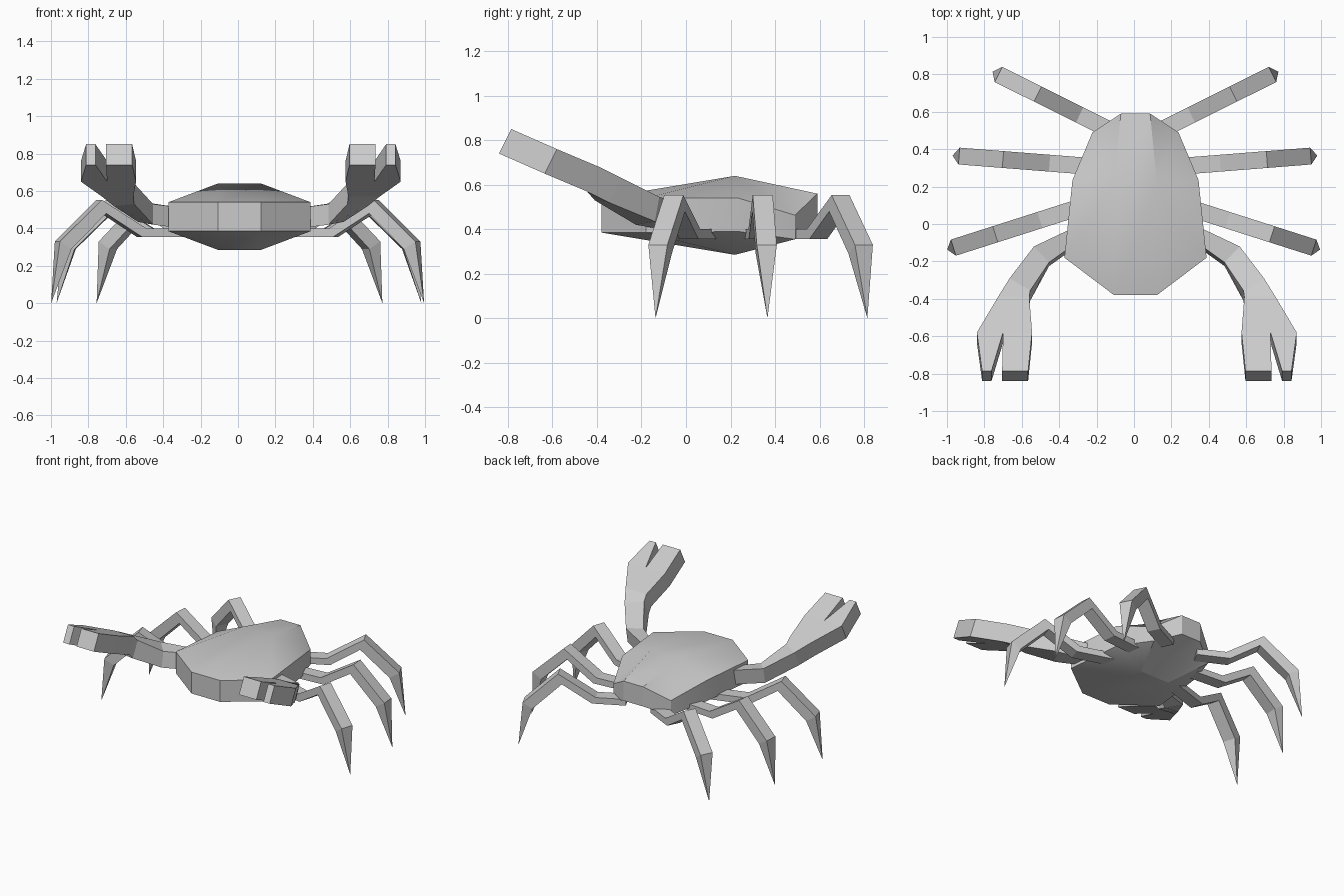
import bpy, bmesh, math
from mathutils import Vector

cube = bpy.data.objects.get("Cube")
if cube:
    bpy.data.objects.remove(cube, do_unlink=True)

grey = bpy.data.materials.new("shell_grey")
grey.use_nodes = True
grey.diffuse_color = (0.6, 0.6, 0.6, 1)
grey.node_tree.nodes["Principled BSDF"].inputs["Base Color"].default_value = (0.6, 0.6, 0.6, 1)


def finish(name, bm):
    """Turn a bmesh into a named, coloured object."""
    bmesh.ops.recalc_face_normals(bm, faces=bm.faces)
    mesh = bpy.data.meshes.new(name)
    bm.to_mesh(mesh)
    bm.free()
    mesh.materials.append(grey)
    obj = bpy.data.objects.new(name, mesh)
    bpy.context.collection.objects.link(obj)
    return obj


def prism(name, top, bottom, panels):
    """Solid between matching top and bottom points, capped by the given panels."""
    bm = bmesh.new()
    upper = [bm.verts.new(p) for p in top]
    lower = [bm.verts.new(p) for p in bottom]
    edges = [(a, b) for p in panels for a, b in zip(p, p[1:] + p[:1])]
    for p in panels:
        bm.faces.new([upper[i] for i in p])
        bm.faces.new([lower[i] for i in reversed(p)])
    for a, b in edges:
        if (b, a) not in edges:
            bm.faces.new((upper[b], upper[a], lower[a], lower[b]))
    return finish(name, bm)


# Shell: half outline from front to back as x, y, rim top, rim bottom
MID = 0.008
half = [(0.115, -0.38, 0.54, 0.385), (0.38, -0.18, 0.54, 0.385),
        (0.337, 0.235, 0.54, 0.39), (0.23, 0.49, 0.463, 0.355),
        (0.078, 0.59, 0.56, 0.418)]
loop = half + [(-x, y, t, b) for x, y, t, b in reversed(half)]
rim_top = [(x + MID, y, t) for x, y, t, b in loop]
rim_bottom = [(x + MID, y, b) for x, y, t, b in loop]
ridge = [(0.115 + MID, 0.22), (-0.115 + MID, 0.22)]
n = len(loop)
right_ridge, left_ridge = n, n + 1
fans = [[i, i + 1, right_ridge] for i in range(4)]
fans += [[i, i + 1, left_ridge] for i in range(5, 9)]
fans += [[4, 5, left_ridge, right_ridge], [9, 0, right_ridge, left_ridge]]
shell = prism("shell", rim_top + [(x, y, 0.64) for x, y in ridge],
              rim_bottom + [(x, y, 0.285) for x, y in ridge], fans)
bpy.context.view_layer.objects.active = shell
shell.select_set(True)
bpy.ops.object.shade_smooth_by_angle(angle=math.radians(25))


def leg(name, side, mid, tip, angle, length):
    """Bent square leg; distances run back from the tip towards the body."""
    along = Vector((math.cos(angle), math.sin(angle), 0))
    across = Vector((-along.y, along.x, 0)) * 0.045
    profile = [((length, 0.40), (length, 0.355)),
               ((0.52, 0.40), (0.495, 0.355)),
               ((0.27, 0.553), (0.295, 0.48)),
               ((0.035, 0.33), (0.10, 0.29))]

    def point(d, z, s):
        p = Vector(tip) - along * d + across * s
        return (mid + side * p.x, p.y, z)

    bm = bmesh.new()
    rings = []
    for (dt, zt), (db, zb) in profile:
        rings.append([bm.verts.new(point(*c)) for c in
                      ((dt, zt, 1), (dt, zt, -1), (db, zb, -1), (db, zb, 1))])
    bm.faces.new(rings[0])
    end = bm.verts.new(point(0, 0, 0))
    for i in range(4):
        j = (i + 1) % 4
        for a, b in zip(rings, rings[1:]):
            bm.faces.new((a[i], a[j], b[j], b[i]))
        bm.faces.new((rings[-1][i], rings[-1][j], end))
    finish(name, bm)


def claw(name, side):
    """Raised arm that widens into a two-fingered pincer."""
    mid = 0.015
    arm = [((0.35, -0.025, 0.515), (0.35, -0.12, 0.515)),
           ((0.55, -0.12, 0.545), (0.469, -0.205, 0.53)),
           ((0.68, -0.29, 0.63), (0.57, -0.355, 0.64)),
           ((0.742, -0.39, 0.68), (0.575, -0.39, 0.68))]
    top = [p for pair in arm for p in pair]
    panels = [[i, i + 2, i + 3, i + 1] for i in (0, 2, 4)]
    # Palm, then the outer and inner fingers
    top += [(x, -0.58, 0.76) for x in (0.855, 0.715, 0.56)]
    top += [(x, -0.785, 0.85) for x in (0.827, 0.777, 0.72, 0.581)]
    panels += [[6, 8, 9, 10, 7], [8, 11, 12, 9], [9, 13, 14, 10]]
    bottom = []
    for i, (x, y, z) in enumerate(top):
        bottom.append((x, y - (0.02 if i < 4 else 0.055), z - 0.11))
    prism(name, *[[(mid + side * x, y, z) for x, y, z in pts] for pts in (top, bottom)],
          panels)


# Legs and claws on both sides
for label, side in (("left", 1), ("right", -1)):
    leg(label + "_front_leg", side, -0.002, (0.997, -0.137, 0), math.radians(-17.7), 0.83)
    leg(label + "_middle_leg", side, 0.005, (0.975, 0.366, 0), math.radians(4.5), 0.75)
    leg(label + "_rear_leg", side, 0.008, (0.764, 0.815, 0), math.radians(26.5), 0.72)
    claw(label + "_claw", side)
